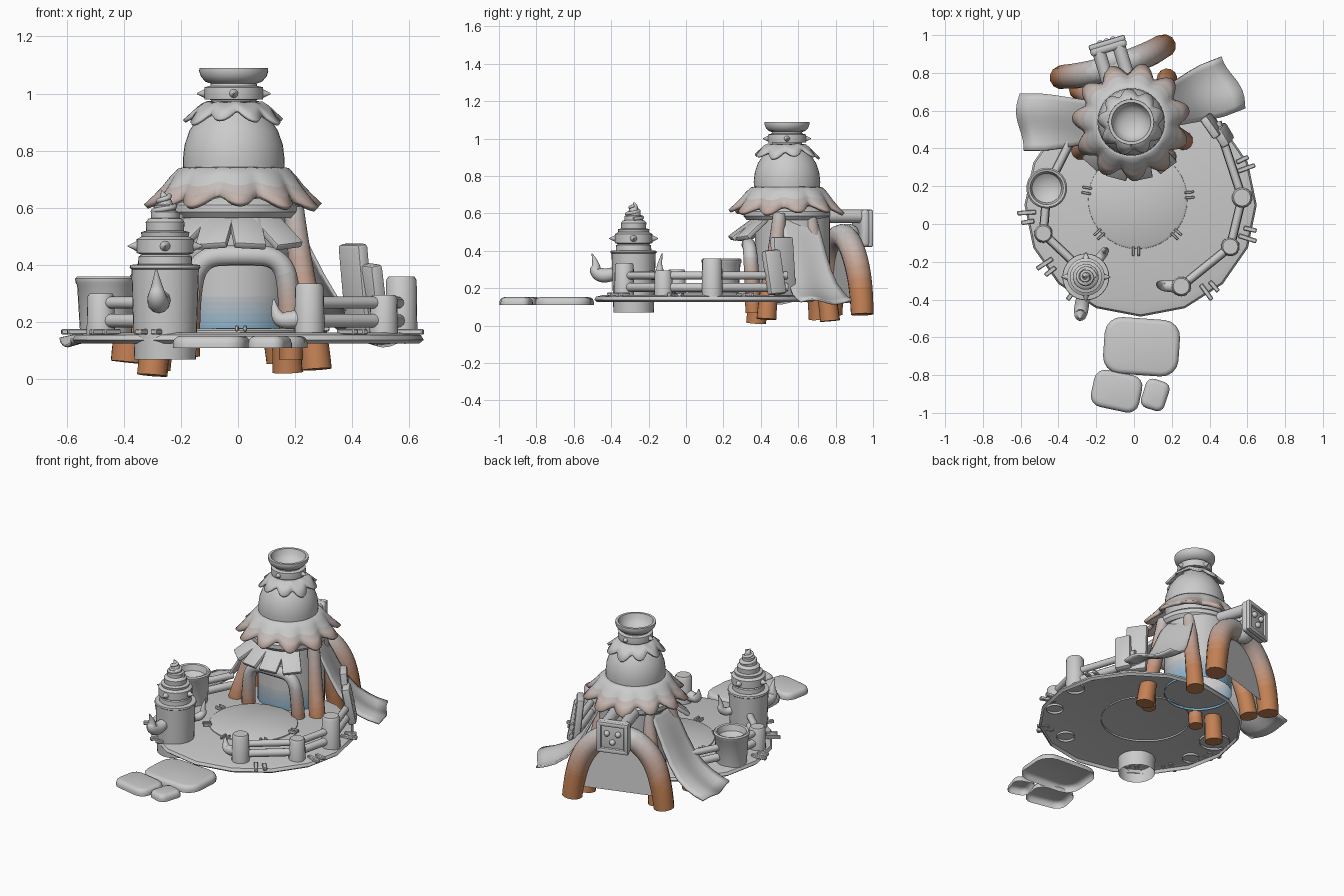
import bpy, bmesh, math
from math import sin, cos, pi, radians
from mathutils import Vector, Matrix

if "Cube" in bpy.data.objects:
    bpy.data.objects.remove(bpy.data.objects["Cube"])

BROWN, BLUE, GREY = (0.55, 0.22, 0.09), (0.2, 0.42, 0.6), (0.55, 0.55, 0.55)
TX, TY = -0.015, 0.54      # tower axis
SX, SY = -0.255, -0.28     # small totem axis


def smooth(o, angle=38):
    bpy.ops.object.select_all(action='DESELECT')
    o.select_set(True)
    bpy.context.view_layer.objects.active = o
    bpy.ops.object.shade_smooth_by_angle(angle=radians(angle))
    return o


def make(name, bm, loc=(0, 0, 0), rot=(0, 0, 0), angle=38):
    bmesh.ops.recalc_face_normals(bm, faces=bm.faces)
    me = bpy.data.meshes.new(name)
    bm.to_mesh(me)
    bm.free()
    o = bpy.data.objects.new(name, me)
    bpy.context.collection.objects.link(o)
    o.location, o.rotation_euler = loc, rot
    return smooth(o, angle)


def lathe(name, prof, loc=(0, 0, 0), n=32, ry=1, start=0):
    bm = bmesh.new()
    rings = [[bm.verts.new((r * cos(start + 2 * pi * i / n), r * ry * sin(start + 2 * pi * i / n), z))
              for i in range(n)] for r, z in prof]
    for a, b in zip(rings, rings[1:]):
        for i in range(n):
            bm.faces.new((a[i], a[(i + 1) % n], b[(i + 1) % n], b[i]))
    bmesh.ops.remove_doubles(bm, verts=bm.verts, dist=1e-5)
    return make(name, bm, loc)


def box(name, size, loc, rot=(0, 0, 0), bevel=0.008, segs=2):
    bm = bmesh.new()
    bmesh.ops.create_cube(bm, size=1, matrix=Matrix.Diagonal((*size, 1)))
    bmesh.ops.bevel(bm, geom=bm.edges[:], offset=bevel, segments=segs, affect='EDGES', profile=0.5)
    return make(name, bm, loc, rot)


def ball(name, r, loc):
    bm = bmesh.new()
    bmesh.ops.create_uvsphere(bm, u_segments=16, v_segments=10, radius=r)
    return make(name, bm, loc)


def tube(name, pts, radii, order=3):
    cu = bpy.data.curves.new(name, 'CURVE')
    cu.dimensions, cu.bevel_depth, cu.bevel_resolution, cu.use_fill_caps = '3D', 1, 4, True
    sp = cu.splines.new('NURBS')
    sp.points.add(len(pts) - 1)
    for p, co, r in zip(sp.points, pts, radii):
        p.co, p.radius = (*co, 1), r
    sp.order_u, sp.use_endpoint_u, sp.resolution_u = min(order, len(pts)), True, 8
    o = bpy.data.objects.new(name, cu)
    bpy.context.collection.objects.link(o)
    bpy.ops.object.select_all(action='DESELECT')
    o.select_set(True)
    bpy.context.view_layer.objects.active = o
    bpy.ops.object.convert(target='MESH')
    return smooth(bpy.context.view_layer.objects.active, 45)


def fade(o, col, z0, z1, amount=1, n=10):
    """Colour faces in bands from col at z0 to grey at z1."""
    for k in range(n + 1):
        t = 1 - amount * (1 - k / n)
        m = bpy.data.materials.new(o.name + "_tint")
        m.diffuse_color = (*[a + (b - a) * t for a, b in zip(col, GREY)], 1)
        m.use_nodes = True
        m.node_tree.nodes["Principled BSDF"].inputs["Base Color"].default_value = m.diffuse_color
        o.data.materials.append(m)
    for p in o.data.polygons:
        p.material_index = round(n * min(1, max(0, (p.center.z - z0) / (z1 - z0))))


def spikes(name, cx, cy, r, z, size):
    for k in range(4):
        a = k * pi / 2
        bm = bmesh.new()
        bmesh.ops.create_cone(bm, segments=12, radius1=size, radius2=0.002, depth=size * 1.8, cap_ends=True)
        make(name, bm, (cx + r * cos(a), cy + r * sin(a), z), (0, pi / 2, a))


def leaf_skirt(name, lobes, prof, valley, lift, thick):
    """Drooping ring of leaves; valleys are pulled in and up."""
    n = lobes * 10
    bm = bmesh.new()
    rings = []
    for j, (r, z) in enumerate(prof):
        f = (j / (len(prof) - 1)) ** 1.5
        ring = []
        for i in range(n):
            a = 2 * pi * i / n
            w = 1 - abs(sin(a * lobes / 2 + 0.4)) ** 1.2
            rr, zz = r * (1 - valley * f * w), z + lift * f * w + 0.01 * f * sin(3 * a)
            ring.append(bm.verts.new((rr * cos(a), rr * sin(a), zz)))
        rings.append(ring)
    for a, b in zip(rings, rings[1:]):
        for i in range(n):
            bm.faces.new((a[i], a[(i + 1) % n], b[(i + 1) % n], b[i]))
    o = make(name, bm, (TX, TY, 0), angle=60)
    o.modifiers.new("thick", 'SOLIDIFY').thickness = thick
    return o


# Open-bottomed platform, round mat and stepping stones
lathe("platform", [(.6, .126), (.615, .138), (.605, .155), (.57, .163), (0, .166)], (.035, .1, 0), 16, .96, -pi / 2)
lathe("round_mat", [(.264, .155), (.262, .17), (.25, .177), (0, .18)], (.02, .13, 0), 40)
for sx, sy, x, y, a in [(.4, .3, .04, -.65, -4), (.26, .2, -.092, -.885, -12), (.13, .16, .112, -.905, -18)]:
    bm = bmesh.new()
    bmesh.ops.create_cube(bm, size=1, matrix=Matrix.Diagonal((sx, sy, .042, 1)))
    up = [e for e in bm.edges if abs(e.verts[0].co.z - e.verts[1].co.z) > .01]
    bmesh.ops.bevel(bm, geom=up, offset=min(sx, sy) * .3, segments=4, affect='EDGES', profile=.5)
    rim = [e for e in bm.edges if all(v.co.z > .02 for v in e.verts)]
    bmesh.ops.bevel(bm, geom=rim, offset=.026, segments=3, affect='EDGES', profile=.5)
    bmesh.ops.delete(bm, geom=[f for f in bm.faces if f.calc_center_median().z < -.02], context='FACES_ONLY')
    make("stepping_stone", bm, (x, y, .131), (0, 0, radians(a)))

# Pegs in the mat and around the platform rim
for a in (5, 318, 268, 222, 170):
    for d in (-3, 3):
        t = radians(a + d)
        box("mat_peg", (.05, .013, .02), (.02 + .275 * cos(t), .13 + .275 * sin(t), .178), (0, 0, radians(a)), .003, 1)
for a in (22, 344, 308, 186, 215, 236):
    for d, s in ((-2, .1), (3, .07)):
        t = radians(a + d)
        box("rim_peg", (s, .024, .02), (.03 + .6 * cos(t), .1 + .57 * sin(t), .166), (0, 0, t), .004, 1)

# Fence posts, pot and rails
for x, y, r, h in [(.25, -.33, .053, .335), (.51, -.12, .05, .295), (.572, .14, .056, .36), (-.48, -.05, .05, .3)]:
    lathe("fence_post", [(r, .15), (r * .95, h - .012), (r * .8, h), (0, h)], (x, y, 0), 20)
lathe("pot", [(.09, .15), (.101, .33), (.107, .338), (.108, .352), (.1, .36), (.088, .356), (.078, .32), (.05, .3), (0, .295)],
      (-.462, .19, 0), 28)
for path in ([(.25, -.33), (.51, -.12)], [(.51, -.12), (.572, .14)], [(.572, .14), (.44, .54)],
             [(-.3, -.22), (-.48, -.05)], [(-.48, -.05), (-.46, .19)], [(-.46, .19), (-.34, .43)]):
    for z, r in ((.205, .024), (.268, .021)):
        tube("fence_rail", [(x, y, z) for x, y in path], [r, r])
tube("fence_horn", [(.25, -.33, .22), (.17, -.33, .2), (.13, -.32, .22), (.125, -.31, .28)], [.034, .032, .022, .003])

# Leaning slabs on the right
box("tall_slab", (.045, .13, .32), (.415, .52, .315), (0, radians(-6), radians(35)), .014)
box("short_slab", (.05, .1, .24), (.475, .47, .285), (radians(4), radians(-10), radians(30)), .014)

# Small totem with horns and curled tip
lathe("totem_body", [(.108, .07), (.118, .385), (.124, .39), (.122, .4), (.095, .403), (.093, .43),
                     (.082, .436), (.1, .442), (.1, .49), (.082, .5), (.085, .515), (.066, .52), (.068, .55),
                     (.058, .562), (.05, .564), (.05, .585), (.037, .59), (.038, .608), (.02, .615), (0, .62)], (SX, SY, 0))
tube("totem_tip", [(SX, SY, .6), (SX, SY, .625), (SX - .005, SY + .01, .64), (SX - .012, SY, .66)], [.03, .024, .014, .002])
tube("totem_curl", [(SX + .055 * (1 - k / 22) * cos(k * .8), SY + .055 * (1 - k / 22) * sin(k * .8), .57 + k * .0045)
                    for k in range(17)], [.009] * 17)
spikes("totem_spike", SX, SY, .112, .466, .021)
for dx, dy, s in ((-.14, -.99, 1), (.5, .68, .65)):
    tube("totem_horn", [(SX + dx * r, SY + dy * r, z) for r, z in
                        ((.1, .28), (.16, .26), (.21, .29), (.2, .325), (.225, .385))],
         [.034 * s, .04 * s, .034 * s, .02 * s, .003])

# Tower core, ring, dome, collar and bowl
core = lathe("tower_core", [(.2, .15 + .02 * k) if k < 12 else (.2, .58) for k in range(13)], (TX, TY + .03, 0))
fade(core, BLUE, .16, .3)
lathe("tower_ring", [(.19, .57), (.215, .565), (.232, .585), (.232, .61), (.21, .63), (.17, .65)], (TX, TY, 0), 40)
lathe("dome", [(.17, .64), (.176, .72), (.178, .77), (.172, .82), (.155, .87), (.122, .92), (.09, .95), (.078, .965),
               (.08, .978), (.102, .98), (.104, .995), (.102, 1.022), (.082, 1.027), (.08, 1.035), (.1, 1.042),
               (.115, 1.06), (.121, 1.078), (.12, 1.09), (.104, 1.09), (.095, 1.06), (.075, 1.035), (.04, 1.02), (0, 1.015)],
      (TX, TY, 0), 40)
spikes("collar_spike", TX, TY, .112, 1.0, .019)
big = leaf_skirt("large_leaf_skirt", 11, [(.165, .745), (.195, .737), (.222, .71), (.25, .675), (.28, .643), (.315, .61)],
                 .2, .03, .02)
fade(big, BROWN, .6, .7, .5)
leaf_skirt("small_leaf_skirt", 9, [(.075, .972), (.105, .967), (.135, .945), (.178, .905)], .2, .03, .012)

# Splayed legs
for (x, y, z), (u, v) in (((-.3, .375, .014), (-.19, .46)), ((.275, .43, .035), (.195, .5)),
                          ((-.29, .71, .035), (-.17, .64)), ((.175, .77, .025), (.13, .66))):
    leg = tube("splayed_leg", [(x, y, z), (x * .9 + u * .1, y * .9 + v * .1, .15),
                               (x * .3 + u * .7, y * .3 + v * .7, .38), (u, v, .6)], [.054, .051, .043, .036])
    fade(leg, BROWN, .15, .65)

# Door arch (feet reach below the platform) and shingles above it
arch = tube("door_arch", [(-.175, .36, .08), (-.175, .35, .3), (-.13, .34, .43), (.01, .33, .435), (.15, .34, .43),
                          (.185, .35, .3), (.185, .36, .07)], [.042, .04, .036, .036, .036, .04, .042])
fade(arch, BROWN, .12, .38, 1)
for a, tilt in ((-42, 6), (-15, -4), (11, 3), (37, -6)):
    t = radians(a)
    box("shingle", (.112, .17, .026), (TX + .25 * sin(t), TY - .235 * cos(t), .515),
        (radians(36), radians(tilt), t), .006)

# Fabric drapes on both sides
for ang, w0, w1 in ((21, .19, .3), (180, .21, .3)):
    bm = bmesh.new()
    rows = []
    for r, z in ((.17, .59), (.21, .53), (.25, .455), (.29, .375), (.34, .29), (.4, .22), (.47, .175), (.53, .15), (.59, .135)):
        f = (r - .17) / .42
        w = w0 + (w1 - w0) * min(1, f * 1.5)
        rows.append([bm.verts.new((r + .02 * f * sin(k * .5), w * (k / 10 - .5), z + .012 * f * sin(k * .7)))
                     for k in range(11)])
    for a, b in zip(rows, rows[1:]):
        for k in range(10):
            bm.faces.new((a[k], a[k + 1], b[k + 1], b[k]))
    o = make("fabric_drape", bm, (TX, TY, 0), (0, 0, radians(ang)), 60)
    o.modifiers.new("thick", 'SOLIDIFY').thickness = .012

# Rear arch with filled wall, in a frame turned 17 degrees
F = Matrix.Translation((-.105, .835, 0)) @ Matrix.Rotation(radians(17), 4, 'Z')
side = [(.285, .025, .06), (.27, .025, .2), (.215, .01, .36), (.11, 0, .46)]
prof = side + [(0, 0, .485)] + [(-x, y, z) for x, y, z in side[::-1]]
rear = tube("rear_arch", [F @ Vector(p) for p in prof], [.062, .065, .068, .066, .064, .066, .068, .065, .062])
fade(rear, BROWN, .2, .52)
bm = bmesh.new()
bm.faces.new([bm.verts.new(F @ Vector((x * .95, y - .01, max(z, .12)))) for x, y, z in prof])
make("rear_wall", bm)

# Rear plaque with knobs and its supports
box("plaque", (.2, .05, .2), F @ Vector((0, .105, .52)), (0, 0, radians(17)), .02, 3)
for sx, sz, x, z in ((.2, .03, 0, .605), (.2, .03, 0, .435), (.03, .2, .085, .52), (.03, .2, -.085, .52)):
    box("plaque_frame", (sx, .03, sz), F @ Vector((x, .13, z)), (0, 0, radians(17)), .01)
for x, z in ((-.035, .545), (.035, .545), (0, .49)):
    ball("plaque_knob", .018, F @ Vector((x, .136, z)))
for x in (-.055, .055):
    tube("plaque_support", [F @ Vector((x, -.15, .585)), F @ Vector((x, .1, .585))], [.035, .035])
ball("arch_knuckle", .07, F @ Vector((0, .03, .475)))
